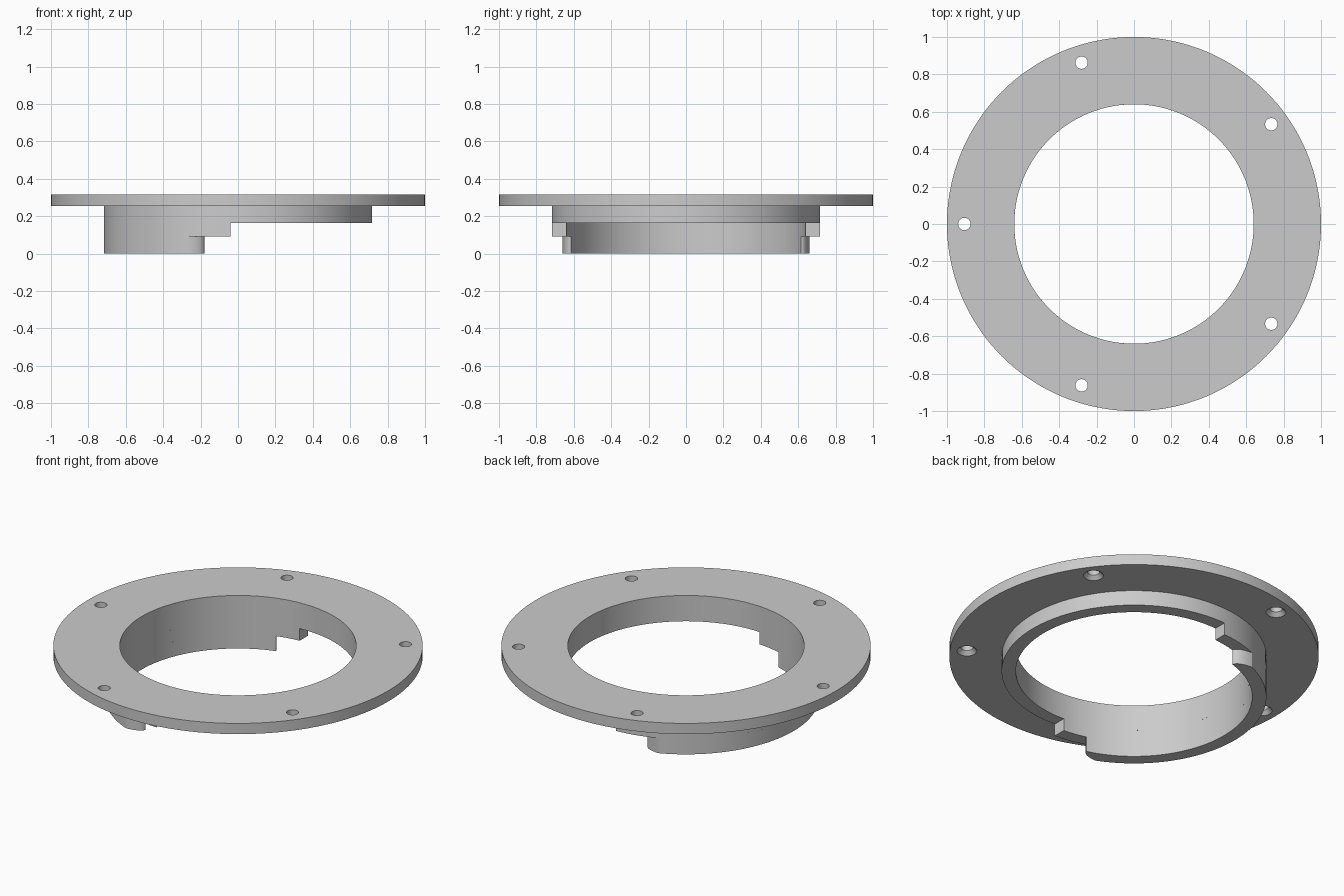
import bpy, bmesh
from math import pi, cos, sin, acos, radians

if "Cube" in bpy.data.objects:
    bpy.data.objects.remove(bpy.data.objects["Cube"], do_unlink=True)

R_IN, R_COLLAR, R_FLANGE = 0.64, 0.717, 1.0
Z_STEP, Z_COLLAR, Z_FLANGE, Z_TOP = 0.09, 0.163, 0.253, 0.317
SEG = 144

grey = bpy.data.materials.new("plain grey")
grey.use_nodes = True
grey.diffuse_color = (0.6, 0.6, 0.6, 1)
grey.node_tree.nodes["Principled BSDF"].inputs["Base Color"].default_value = (0.6, 0.6, 0.6, 1)


def make_object(name, bm):
    bmesh.ops.remove_doubles(bm, verts=bm.verts, dist=1e-5)
    bmesh.ops.recalc_face_normals(bm, faces=bm.faces)
    mesh = bpy.data.meshes.new(name)
    bm.to_mesh(mesh)
    bm.free()
    mesh.materials.append(grey)
    ob = bpy.data.objects.new(name, mesh)
    bpy.context.collection.objects.link(ob)
    return ob


def lathe(bm, profile, centre=(0, 0), steps=SEG):
    """Spin a closed (radius, height) profile about a vertical axis."""
    rings = [[bm.verts.new((centre[0] + r * cos(2 * pi * i / steps),
                            centre[1] + r * sin(2 * pi * i / steps), z))
              for r, z in profile] for i in range(steps)]
    n = len(profile)
    for i in range(steps):
        a, b = rings[i], rings[(i + 1) % steps]
        for j in range(n):
            k = (j + 1) % n
            bm.faces.new((a[j], b[j], b[k], a[k]))


def arc(radius, start, end, count):
    return [(radius * cos(start + (end - start) * i / count),
             radius * sin(start + (end - start) * i / count)) for i in range(count + 1)]


def wall(name, outer, inner, z0, z1):
    """Extrude the strip between two matching outlines."""
    bm = bmesh.new()
    verts = [[bm.verts.new((x, y, z)) for x, y in line]
             for line, z in ((outer, z0), (outer, z1), (inner, z1), (inner, z0))]
    for j in range(4):
        a, b = verts[j], verts[(j + 1) % 4]
        for i in range(len(outer) - 1):
            bm.faces.new((a[i], a[i + 1], b[i + 1], b[i]))
    for end in (0, -1):
        bm.faces.new([line[end] for line in verts])
    # the tapered ends close to a line, so drop collapsed faces
    bmesh.ops.dissolve_degenerate(bm, dist=1e-5, edges=bm.edges)
    return make_object(name, bm)


# Flange with the full collar ring below it
bm = bmesh.new()
lathe(bm, [(R_IN, Z_COLLAR), (R_COLLAR, Z_COLLAR), (R_COLLAR, Z_FLANGE),
           (R_FLANGE, Z_FLANGE), (R_FLANGE, Z_TOP), (R_IN, Z_TOP)])
flange = make_object("flange_and_collar", bm)

# Five screw holes, countersunk from below
bm = bmesh.new()
for i in range(5):
    angle = radians(36 + 72 * i)
    lathe(bm, [(0, Z_FLANGE - 0.02), (0.054, Z_FLANGE - 0.02), (0.054, Z_FLANGE),
               (0.033, Z_FLANGE + 0.022), (0.033, Z_TOP + 0.02), (0, Z_TOP + 0.02)],
          (0.907 * cos(angle), 0.907 * sin(angle)), 32)
bmesh.ops.dissolve_degenerate(bm, dist=1e-5, edges=bm.edges)
cutter = make_object("screw_hole_cutter", bm)
cutter.hide_render = True
mod = flange.modifiers.new("screw_holes", 'BOOLEAN')
mod.operation, mod.solver, mod.object = 'DIFFERENCE', 'EXACT', cutter
bpy.context.view_layer.objects.active = flange
bpy.ops.object.modifier_apply(modifier=mod.name)
bpy.data.objects.remove(cutter, do_unlink=True)

# Half-round skirt with square ends
a_out, a_in = acos(-0.04 / R_COLLAR), acos(-0.04 / R_IN)
upper = wall("upper_skirt", arc(R_COLLAR, a_out, 2 * pi - a_out, 72),
             arc(R_IN, a_in, 2 * pi - a_in, 72), Z_STEP, Z_COLLAR)

# Shorter lip below it with rounded ends
x_tip, x_round, n = -0.18, -0.28, 10
a_tip, a_round = acos(x_tip / R_IN), acos(x_round / R_COLLAR)
y_tip, y_round = R_IN * sin(a_tip), R_COLLAR * sin(a_round)
nose = [(x_round + (x_tip - x_round) * cos(pi / 2 * i / n),
         y_tip + (y_round - y_tip) * sin(pi / 2 * i / n)) for i in range(n)]
outer = nose + arc(R_COLLAR, a_round, 2 * pi - a_round, 60) + [(x, -y) for x, y in reversed(nose)]
inner = (arc(R_IN, a_tip, a_round, n)[:-1] + arc(R_IN, a_round, 2 * pi - a_round, 60)
         + arc(R_IN, 2 * pi - a_round, 2 * pi - a_tip, n)[1:])
lower = wall("lower_lip", outer, inner, 0, Z_STEP)

# Smooth round walls, crisp edges
bpy.ops.object.select_all(action='DESELECT')
for ob in (flange, upper, lower):
    ob.select_set(True)
bpy.ops.object.shade_smooth_by_angle(angle=radians(25))
